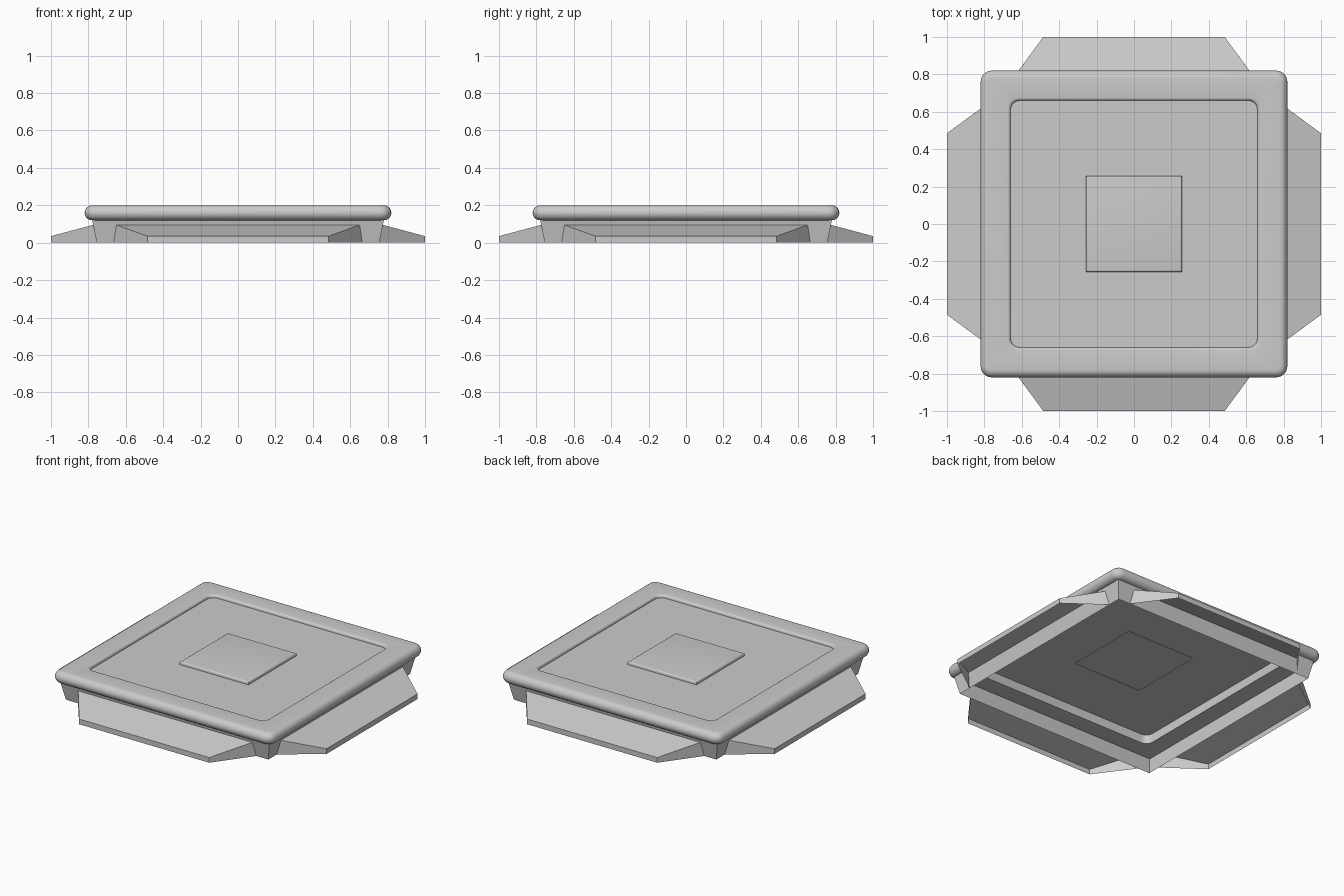
import bpy, bmesh, math

if "Cube" in bpy.data.objects:
    bpy.data.objects.remove(bpy.data.objects["Cube"])


def finish(name, bm, smooth=False):
    bmesh.ops.recalc_face_normals(bm, faces=bm.faces)
    mesh = bpy.data.meshes.new(name)
    bm.to_mesh(mesh)
    bm.free()
    obj = bpy.data.objects.new(name, mesh)
    bpy.context.collection.objects.link(obj)
    if smooth:
        bpy.ops.object.select_all(action='DESELECT')
        obj.select_set(True)
        bpy.context.view_layer.objects.active = obj
        bpy.ops.object.shade_smooth_by_angle(angle=math.radians(35))
    return obj


def square(half, z, radius=0.0, steps=6):
    """Points of a square outline with optional rounded corners."""
    if radius == 0:
        return [(sx * half, sy * half, z) for sx, sy in ((1, 1), (-1, 1), (-1, -1), (1, -1))]
    pts = []
    for q, (sx, sy) in enumerate(((1, 1), (-1, 1), (-1, -1), (1, -1))):
        for i in range(steps + 1):
            a = math.pi / 2 * (q + i / steps)
            pts.append((sx * (half - radius) + radius * math.cos(a),
                        sy * (half - radius) + radius * math.sin(a), z))
    return pts


def loft(name, outlines, closed=False, cap=False, smooth=False):
    """Skin a stack of matching outlines."""
    bm = bmesh.new()
    rings = [[bm.verts.new(p) for p in o] for o in outlines]
    n = len(rings[0])
    pairs = list(zip(rings, rings[1:]))
    if closed:
        pairs.append((rings[-1], rings[0]))
    for a, b in pairs:
        for i in range(n):
            j = (i + 1) % n
            bm.faces.new((a[i], a[j], b[j], b[i]))
    if cap:
        bm.faces.new(rings[-1])
    return finish(name, bm, smooth)


# Rounded rim: closed profile of (half size, height, corner radius)
profile = [(0.66, 0.12, 0.05), (0.78, 0.12, 0.02)]
for i in range(1, 12):
    a = -math.pi / 2 + math.pi * i / 12
    c = math.cos(a)
    profile.append((0.78 + 0.04 * c, 0.16 + 0.04 * math.sin(a), 0.02 + 0.04 * c))
profile.append((0.78, 0.20, 0.02))
for i in range(5):
    a = math.pi / 2 * (1 + i / 4)
    profile.append((0.675 + 0.015 * math.cos(a), 0.185 + 0.015 * math.sin(a), 0.05))
loft("rim", [square(*p) for p in profile], closed=True, smooth=True)

# Recessed deck inside the rim
loft("deck", [square(0.665, 0.165, 0.05), square(0.665, 0.18, 0.05)], cap=True)

# Raised centre plate with a soft edge
plate = [square(0.257, 0.178), square(0.257, 0.188)]
for i in range(1, 5):
    a = math.pi / 2 * i / 4
    plate.append(square(0.245 + 0.012 * math.cos(a), 0.188 + 0.012 * math.sin(a)))
loft("centre_plate", plate, cap=True, smooth=True)

# Tapered skirt, open underneath
loft("skirt", [square(0.755, 0.0), square(0.78, 0.122)])

# Four ramp shells, open underneath
for k, side in enumerate(("front", "right", "back", "left")):
    bm = bmesh.new()
    L, R = [[bm.verts.new((s * x, y, z)) for x, y, z in (
        (0.665, -0.755, 0.0), (0.65, -0.775, 0.095),
        (0.485, -1.0, 0.035), (0.485, -1.0, 0.0))] for s in (-1, 1)]
    bm.faces.new((L[1], L[2], R[2], R[1]))
    bm.faces.new((L[2], L[3], R[3], R[2]))
    bm.faces.new(L)
    bm.faces.new(R)
    ramp = finish(side + "_ramp", bm)
    ramp.rotation_euler.z = k * math.pi / 2
